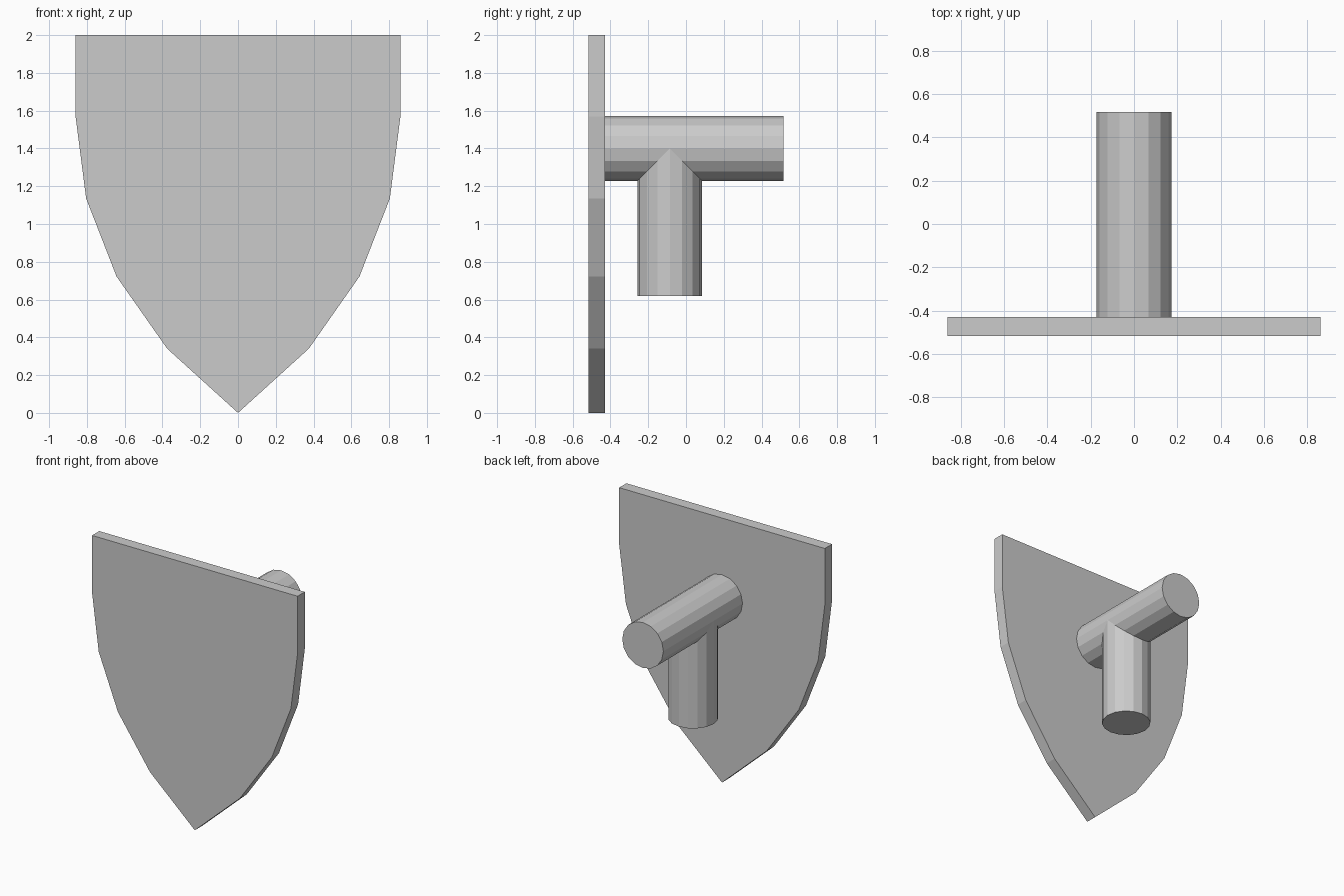
import bpy, bmesh, math
from mathutils import Matrix

if "Cube" in bpy.data.objects:
    bpy.data.objects.remove(bpy.data.objects["Cube"])

R, AXIS_Z, STEM_Y = 0.172, 1.40, -0.086
FRONT, BACK, END = -0.516, -0.43, 0.516

grey = bpy.data.materials.new("grey")
grey.diffuse_color = (0.6, 0.6, 0.6, 1)
grey.use_nodes = True
grey.node_tree.nodes["Principled BSDF"].inputs["Base Color"].default_value = grey.diffuse_color


def add_object(name, bm):
    bmesh.ops.recalc_face_normals(bm, faces=bm.faces)
    mesh = bpy.data.meshes.new(name)
    bm.to_mesh(mesh)
    bm.free()
    mesh.materials.append(grey)
    obj = bpy.data.objects.new(name, mesh)
    bpy.context.collection.objects.link(obj)
    return obj


def rod(name, length, matrix):
    # 16-sided rod with corners on its main axes
    bm = bmesh.new()
    bmesh.ops.create_cone(bm, cap_ends=True, segments=16, radius1=R, radius2=R,
                          depth=length, matrix=matrix)
    return add_object(name, bm)


# Shield plate: mirrored half outline, extruded backwards
half = [(0.86, 2.0), (0.86, 1.57), (0.804, 1.135), (0.643, 0.722), (0.375, 0.34)]
outline = half + [(0, 0)] + [(-x, z) for x, z in reversed(half)]
bm = bmesh.new()
face = bm.faces.new([bm.verts.new((x, FRONT, z)) for x, z in outline])
new = bmesh.ops.extrude_face_region(bm, geom=[face], use_keep_orig=True)["geom"]
bmesh.ops.translate(bm, vec=(0, BACK - FRONT, 0),
                    verts=[v for v in new if isinstance(v, bmesh.types.BMVert)])
add_object("shield_plate", bm)

# Arm bar behind the plate
bar = rod("arm_bar", END - BACK,
          Matrix.Translation((0, (END + BACK) / 2, AXIS_Z)) @ Matrix.Rotation(math.pi / 2, 4, 'X'))

# Hanging grip, its top mitred to fit the bar
grip = rod("hand_grip", AXIS_Z - 0.62, Matrix.Translation((0, STEM_Y, (AXIS_Z + 0.62) / 2)))
for v in grip.data.vertices:
    if v.co.z > 1.3:
        v.co.z = AXIS_Z - abs(v.co.y - STEM_Y)
# Split the bent cap along its ridge so that it stays flat
bm = bmesh.new()
bm.from_mesh(grip.data)
cap = max(bm.faces, key=lambda f: f.calc_center_median().z)
ridge = [v for v in cap.verts if abs(v.co.y - STEM_Y) < 0.001]
bmesh.utils.face_split(cap, ridge[0], ridge[1])
bm.to_mesh(grip.data)
bm.free()
